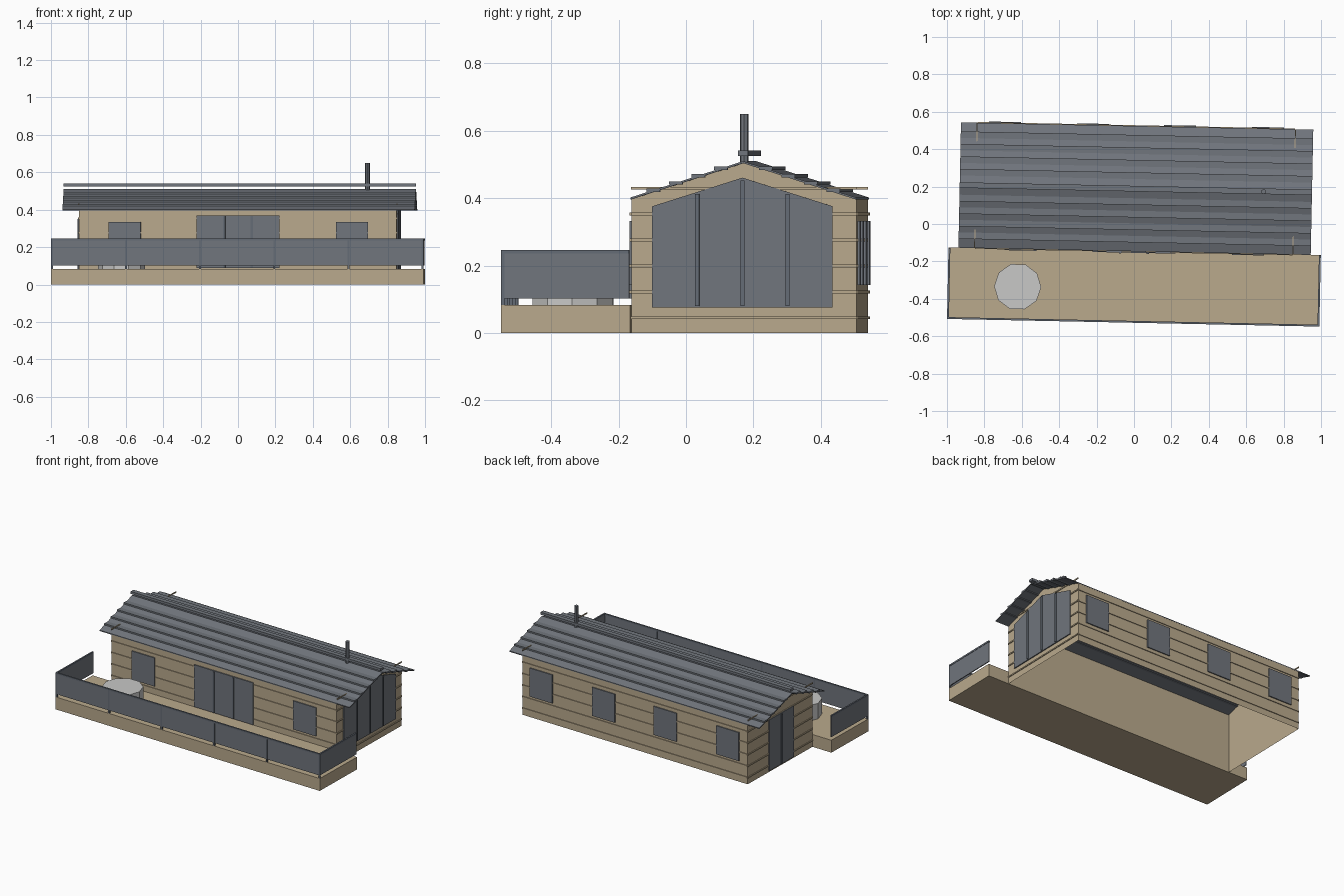
import bpy, bmesh, math
from mathutils import Matrix, Vector

cube = bpy.data.objects.get("Cube")
if cube:
    bpy.data.objects.remove(cube)


def material(name, r, g, b):
    m = bpy.data.materials.new(name)
    m.use_nodes = True
    m.diffuse_color = (r, g, b, 1)
    m.node_tree.nodes["Principled BSDF"].inputs["Base Color"].default_value = (r, g, b, 1)
    return m


TAN = material("tan_timber", 0.49, 0.40, 0.265)
GREY = material("slate_grey", 0.165, 0.18, 0.205)
FRAME = material("frame_grey", 0.13, 0.15, 0.18)
PALE = material("pale_water", 0.58, 0.58, 0.57)

# The whole building is turned slightly on its plot
TURN = Matrix.Rotation(-0.0205, 4, 'Z')
X0, X1 = -0.847, 0.85          # house walls
RX0, RX1 = -0.936, 0.948       # roof ends
Y0, Y1, YR = -0.145, 0.523, 0.189
EAVE, RIDGE = 0.402, 0.51
HALF = YR - Y0
SLOPE = (RIDGE - EAVE) / HALF
DECK, DX0, DX1, DY0 = 0.083, -0.989, 1.002, -0.528


def basis(u, v, origin):
    u, v = Vector(u), Vector(v)
    m = Matrix((u, v, u.cross(v))).transposed().to_4x4()
    m.translation = Vector(origin)
    return m


FRONT = basis((1, 0, 0), (0, 0, 1), (0, Y0, 0))
BACK = basis((-1, 0, 0), (0, 0, 1), (0, Y1, 0))
RIGHT = basis((0, 1, 0), (0, 0, 1), (X1, 0, 0))
LEFT = basis((0, -1, 0), (0, 0, 1), (X0, 0, 0))
PLAN = Matrix.Identity(4)
SECTION = basis((0, 1, 0), (0, 0, 1), (0, 0, 0))


def finish(name, bm, frame, mat):
    bmesh.ops.recalc_face_normals(bm, faces=bm.faces)
    bm.transform(TURN @ frame)
    me = bpy.data.meshes.new(name)
    bm.to_mesh(me)
    bm.free()
    me.materials.append(mat)
    ob = bpy.data.objects.new(name, me)
    bpy.context.collection.objects.link(ob)
    return ob


def rect(u0, u1, v0, v1):
    return [(u0, v0), (u1, v0), (u1, v1), (u0, v1)]


def ngon(cx, cy, r, n):
    return [(cx + r * math.cos(math.tau * i / n), cy + r * math.sin(math.tau * i / n))
            for i in range(n)]


def extrude(bm, faces, depth):
    ret = bmesh.ops.extrude_face_region(bm, geom=faces, use_keep_orig=True)
    vs = [g for g in ret["geom"] if isinstance(g, bmesh.types.BMVert)]
    bmesh.ops.translate(bm, vec=(0, 0, depth), verts=vs)


def prism(name, outlines, n0, n1, frame, mat):
    """Extrude one or more outlines from depth n0 to n1 in the given frame."""
    bm = bmesh.new()
    for outline in outlines:
        f = bm.faces.new([bm.verts.new((u, v, n0)) for u, v in outline])
        extrude(bm, [f], n1 - n0)
    return finish(name, bm, frame, mat)


def ring(name, outline, width, n0, n1, frame, mat):
    bm = bmesh.new()
    f = bm.faces.new([bm.verts.new((u, v, n0)) for u, v in outline])
    rim = bmesh.ops.inset_region(bm, faces=[f], thickness=width)["faces"]
    bmesh.ops.delete(bm, geom=[f], context='FACES')
    extrude(bm, rim, n1 - n0)
    return finish(name, bm, frame, mat)


def glazing(name, frame, outline, mullions=()):
    """Frame, pane and upright bars; mullions are (u, bottom, top)."""
    ring(name + "_frame", outline, 0.013, -0.003, 0.016, frame, FRAME)
    prism(name + "_pane", [outline], 0.002, 0.009, frame, GREY)
    if mullions:
        prism(name + "_mullions", [rect(u - 0.006, u + 0.006, a, b) for u, a, b in mullions],
              0.002, 0.014, frame, FRAME)


# Walls: open shell with no floor
bm = bmesh.new()
gable = [(Y0, 0), (Y1, 0), (Y1, EAVE), (YR, RIDGE), (Y0, EAVE)]
ends = [[bm.verts.new((x, y, max(z - 0.004, 0))) for y, z in gable] for x in (X0, X1)]
for e in ends:
    bm.faces.new(e)
for i, j in ((1, 2), (4, 0)):
    bm.faces.new([ends[0][i], ends[0][j], ends[1][j], ends[1][i]])
finish("house_walls", bm, PLAN, TAN)

# Cladding strips round the walls; the top one runs past the roof slopes
levels = [0.43 - 0.077 * i for i in range(6)]
for name, frame, a, b, zs in (("front", FRONT, X0, X1, levels[1:]), ("back", BACK, -X1, -X0, levels[1:]),
                              ("right", RIGHT, Y0, Y1, levels), ("left", LEFT, -Y1, -Y0, levels)):
    prism(name + "_cladding_strips", [rect(a, b, z - 0.004, z + 0.004) for z in zs],
          0, 0.005, frame, TAN)

# Roof sheet, lapped strips, ridge bar
top = [(Y0 - 0.001, EAVE), (YR, RIDGE), (Y1 + 0.001, EAVE)]
sheet = top + [(y, z - 0.006) for y, z in reversed(top)]
prism("roof_sheet", [sheet], RX0, RX1, SECTION, GREY)
strips = []
for side in (-1, 1):
    for k in range(1, 5):
        y, z = YR + side * k * HALF / 5, RIDGE - k * HALF / 5 * SLOPE
        strips.append(rect(y - 0.02, y + 0.02, z - 0.005, z + 0.005))
prism("roof_strips", strips, RX0, RX1, SECTION, GREY)
prism("ridge_bar", [rect(YR - 0.015, YR + 0.015, 0.525, 0.541)], RX0, RX1, SECTION, GREY)

# Chimney pipe
prism("chimney", [ngon(0.689, 0.187, 0.013, 8)], 0.48, 0.65, PLAN, GREY)

# Front and back windows
for i, x in enumerate((-0.603, 0.613)):
    glazing(f"front_window_{i + 1}", FRONT, rect(x - 0.086, x + 0.086, 0.142, 0.333))
for i, x in enumerate((-0.70, -0.23, 0.235, 0.705)):
    glazing(f"back_window_{i + 1}", BACK, rect(-x - 0.086, -x + 0.086, 0.142, 0.333))

# Front patio door with three panes
glazing("patio_door", FRONT, rect(-0.22, 0.226, 0.088, 0.37),
        [(u, 0.09, 0.365) for u in (-0.071, 0.077)])

# Glazed gable end
glazing("gable_glazing", RIGHT,
        [(-0.083, 0.075), (0.453, 0.075), (0.453, 0.376), (0.185, 0.461), (-0.083, 0.376)],
        [(0.051, 0.08, 0.412), (0.185, 0.08, 0.452), (0.319, 0.08, 0.412)])

# Double door in the other gable
glazing("end_door", LEFT, rect(-0.31, -0.06, 0.012, 0.355), [(-0.185, 0.015, 0.35)])

# Deck
prism("deck", [rect(DX0, DX1, DY0, Y0)], 0, DECK, PLAN, TAN)

# Railing: posts, panels and top rail on three sides
step = (DX1 - DX0 - 0.01) / 5
posts = [DX0 + 0.005 + i * step for i in range(6)]
prism("railing_posts", [rect(x - 0.005, x + 0.005, DY0, DY0 + 0.01) for x in posts],
      DECK, 0.245, PLAN, FRAME)
for name, mat, z0, z1, t in (("railing_panels", GREY, 0.102, 0.238, 0.003),
                             ("railing_top", FRAME, 0.236, 0.247, 0.005)):
    yc = DY0 + 0.005
    prism(name, [rect(DX0, DX1, yc - t, yc + t)]
          + [rect(x - t, x + t, yc, Y0 - 0.003) for x in (posts[0], posts[-1])],
          z0, z1, PLAN, mat)

# Hot tub on the deck
tub = ngon(-0.615, -0.348, 0.15, 10)
ring("tub_wall", tub, 0.026, DECK, 0.192, PLAN, GREY)
prism("tub_water", [ngon(-0.615, -0.348, 0.126, 10)], DECK, 0.187, PLAN, PALE)
